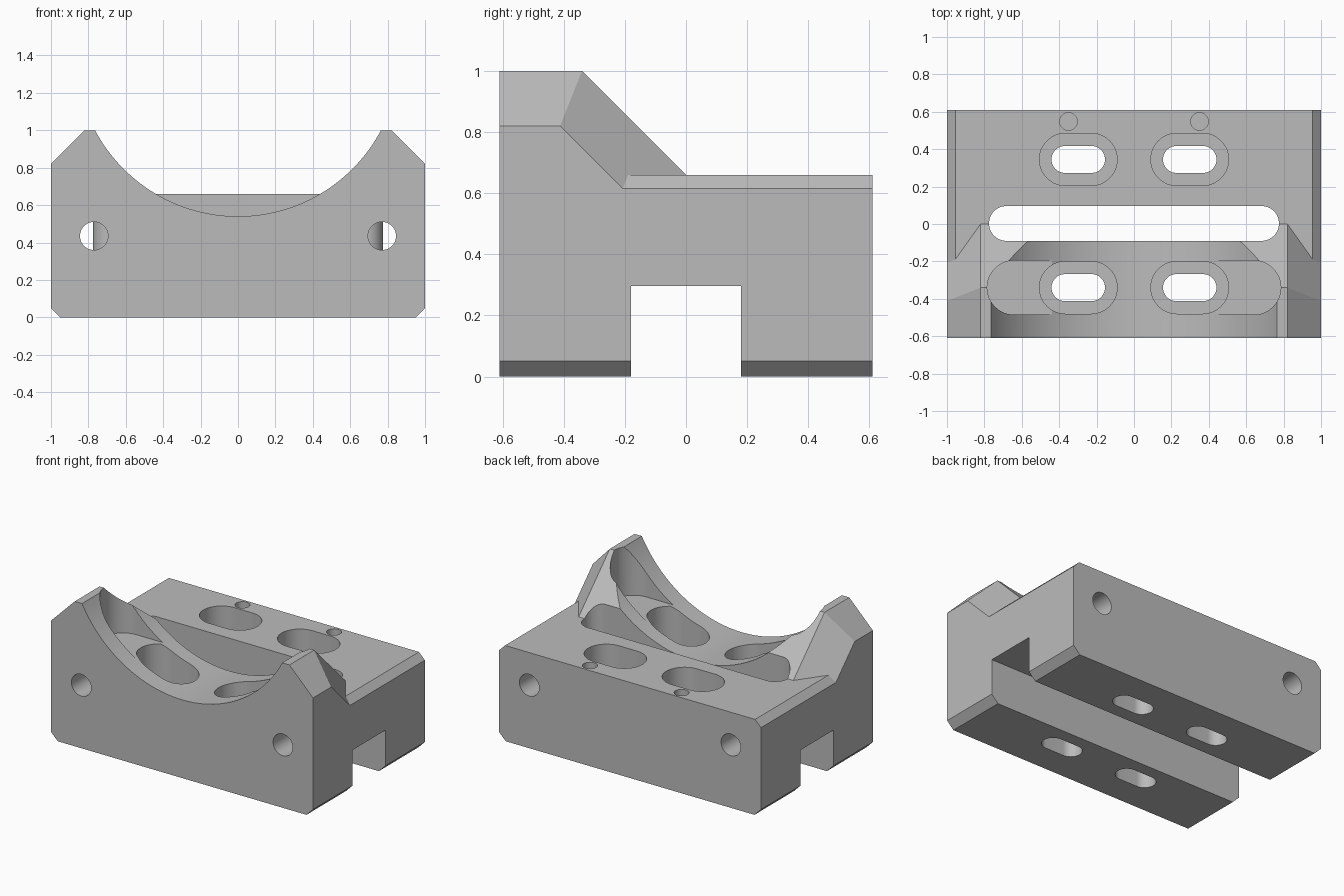
import bpy, bmesh, math
from mathutils import Vector

if "Cube" in bpy.data.objects:
    bpy.data.objects.remove(bpy.data.objects["Cube"], do_unlink=True)

grey = bpy.data.materials.new("machined grey")
grey.use_nodes = True
COLOUR = (0.5, 0.5, 0.5, 1)
grey.diffuse_color = COLOUR
grey.node_tree.nodes["Principled BSDF"].inputs["Base Color"].default_value = COLOUR


def add_object(name, bm):
    bmesh.ops.recalc_face_normals(bm, faces=bm.faces)
    mesh = bpy.data.meshes.new(name)
    bm.to_mesh(mesh)
    bm.free()
    mesh.materials.append(grey)
    obj = bpy.data.objects.new(name, mesh)
    bpy.context.collection.objects.link(obj)
    return obj


def convex_block(name, low, high, planes):
    """Box trimmed by half spaces, each given as (normal, offset)."""
    bm = bmesh.new()
    bmesh.ops.create_cube(bm, size=1)
    for v in bm.verts:
        v.co = [lo if c < 0 else hi for c, lo, hi in zip(v.co, low, high)]
    for normal, offset in planes:
        n = Vector(normal)
        geom = bm.verts[:] + bm.edges[:] + bm.faces[:]
        bmesh.ops.bisect_plane(bm, geom=geom, plane_co=n * offset / n.length_squared,
                               plane_no=n, clear_outer=True)
        bmesh.ops.holes_fill(bm, edges=[e for e in bm.edges if e.is_boundary])
    return add_object(name, bm)


def stadium(name, x, y, half_length, radius, low, high, segments=32):
    """Vertical rounded slot; a half length equal to the radius gives a cylinder."""
    bm = bmesh.new()
    points = []
    for side in (1, -1):
        for i in range(segments + 1):
            a = math.pi * (i / segments - 0.5)
            points.append((x + side * (half_length - radius + radius * math.cos(a)),
                           y + side * radius * math.sin(a), low))
    face = bm.faces.new([bm.verts.new(p) for p in points])
    bmesh.ops.remove_doubles(bm, verts=bm.verts, dist=1e-5)
    top = bmesh.ops.extrude_face_region(bm, geom=bm.faces[:])["geom"]
    bmesh.ops.translate(bm, vec=(0, 0, high - low),
                        verts=[g for g in top if isinstance(g, bmesh.types.BMVert)])
    return add_object(name, bm)


def y_cylinder(name, x, z, radius, front, back, segments):
    bpy.ops.mesh.primitive_cylinder_add(vertices=segments, radius=radius, depth=back - front,
                                        location=(x, (front + back) / 2, z),
                                        rotation=(math.pi / 2, 0, 0))
    obj = bpy.context.object
    obj.name = name
    return obj


def combine(target, other, operation):
    other.hide_render = True
    mod = target.modifiers.new("combine", 'BOOLEAN')
    mod.operation = operation
    mod.solver = 'EXACT'
    mod.object = other
    bpy.context.view_layer.objects.active = target
    bpy.ops.object.modifier_apply(modifier=mod.name)
    bpy.data.objects.remove(other, do_unlink=True)


# Base block with chamfered side edges
DEPTH, TOP = 0.61, 0.66
base_cuts = []
riser_cuts = [((0, 1, 1), TOP)]
for s in (-1, 1):
    base_cuts += [((s, 0, 1), 1.615), ((s, 0, -1), 0.95)]
    riser_cuts += [((s, 0, 1), 1.82), ((s * 1.4, 1, 1), TOP + 1.4 * 0.82)]
body = convex_block("saddle_block", (-1, -DEPTH, 0), (1, DEPTH, TOP), base_cuts)

# Raised front with sloped back and chamfered shoulders
riser = convex_block("front_riser", (-1, -DEPTH, 0.4), (1, DEPTH, 1), riser_cuts)
combine(body, riser, 'UNION')

# Bottom channel, curved saddle, long slot and front pocket
cutters = [
    convex_block("channel", (-2, -0.18, -1), (2, 0.18, 0.296), []),
    y_cylinder("saddle_scoop", 0, 1.405, 0.865, -1, 0, 160),
    stadium("long_slot", 0, 0.003, 0.775, 0.093, 0.1, 2),
    stadium("front_pocket", 0, -0.34, 0.785, 0.145, TOP, 2),
]
for s in (-1, 1):
    # Counterbored bolt slots
    for y in (-0.34, 0.345):
        cutters.append(stadium("counterbore", s * 0.298, y, 0.208, 0.14, 0.2, 2))
        cutters.append(stadium("bolt_slot", s * 0.298, y, 0.143, 0.072, -1, 1))
    # Small blind pin holes and the cross holes
    cutters.append(stadium("pin_hole", s * 0.35, 0.548, 0.047, 0.047, 0.36, 2))
    cutters.append(y_cylinder("cross_hole", s * 0.77, 0.435, 0.075, -1, 1, 48))
for cutter in cutters:
    combine(body, cutter, 'DIFFERENCE')

# Thin curved walls where the cross holes pass the slot ends
for s, side in ((-1, "right"), (1, "left")):
    bm = bmesh.new()
    rows = []
    for i in range(25):
        a = math.pi * (i / 24 - 0.5)
        x, y = s * (0.682 + 0.093 * math.cos(a)), 0.003 + 0.093 * math.sin(a)
        rows.append([bm.verts.new((x, y, z)) for z in (0.36, 0.51)])
    for p, q in zip(rows, rows[1:]):
        bm.faces.new((p[0], q[0], q[1], p[1]))
    add_object(side + "_slot_end_wall", bm)

for obj in bpy.context.scene.objects:
    if obj.type == 'MESH' and (obj == body or obj.name.endswith("wall")):
        bpy.ops.object.select_all(action='DESELECT')
        obj.select_set(True)
        bpy.context.view_layer.objects.active = obj
        bpy.ops.object.shade_smooth_by_angle(angle=math.radians(25))
